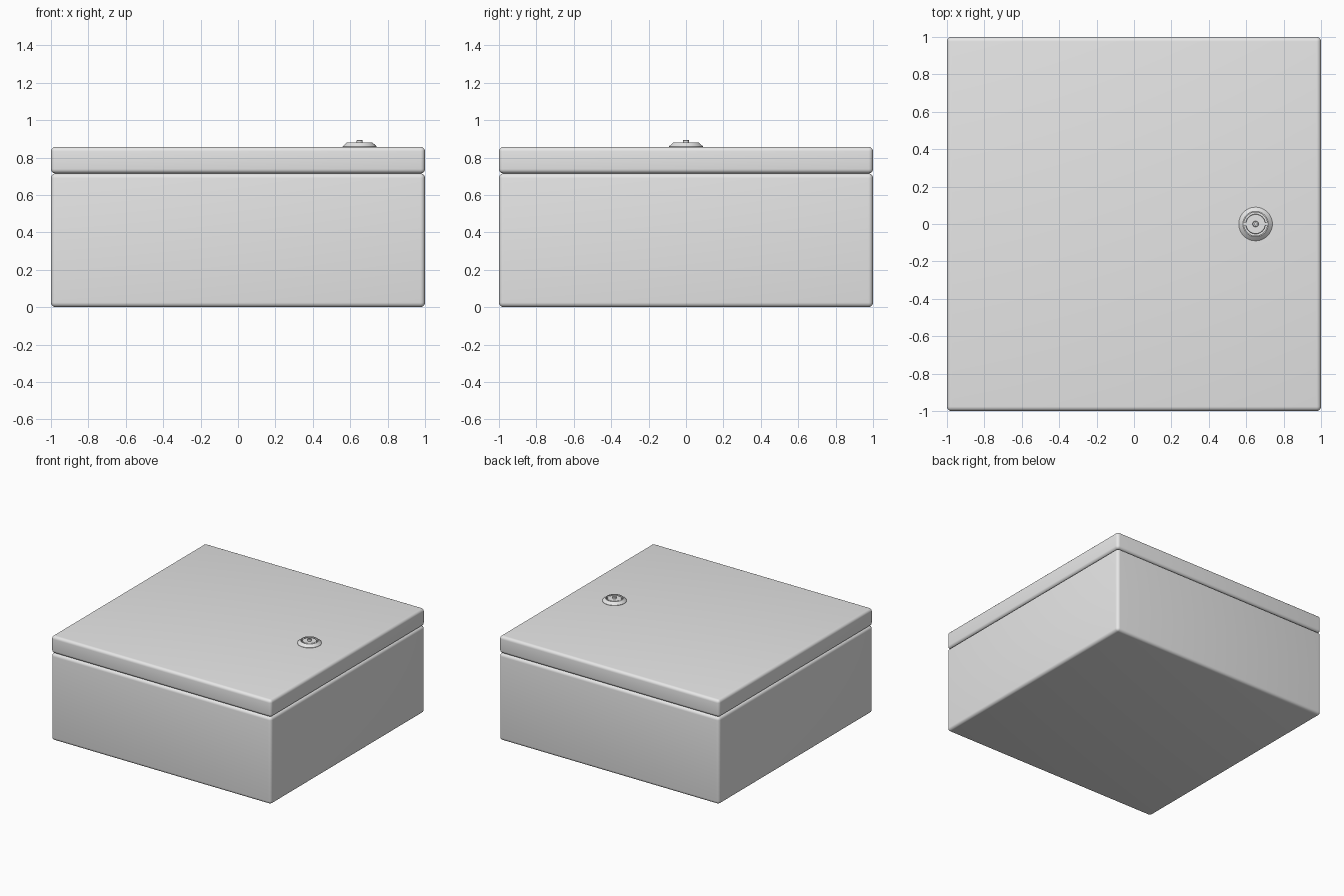
import bpy, bmesh, math
from mathutils import Matrix, Vector

cube = bpy.data.objects.get("Cube")
if cube:
    bpy.data.objects.remove(cube, do_unlink=True)

grey = bpy.data.materials.new("light grey")
grey.use_nodes = True
grey.diffuse_color = (0.8, 0.8, 0.8, 1)
grey.node_tree.nodes["Principled BSDF"].inputs["Base Color"].default_value = grey.diffuse_color

SEAM, TOP = 0.715, 0.857
LOCK_X = 0.65


def finish(name, bm, smooth=True):
    bmesh.ops.recalc_face_normals(bm, faces=bm.faces)
    mesh = bpy.data.meshes.new(name)
    bm.to_mesh(mesh)
    bm.free()
    mesh.materials.append(grey)
    obj = bpy.data.objects.new(name, mesh)
    bpy.context.collection.objects.link(obj)
    bpy.ops.object.select_all(action="DESELECT")
    obj.select_set(True)
    bpy.context.view_layer.objects.active = obj
    if smooth:
        bpy.ops.object.shade_smooth_by_angle(angle=math.radians(35))
    return obj


def block(name, centre, size, radius=0.0):
    bm = bmesh.new()
    bmesh.ops.create_cube(bm, size=1)
    bmesh.ops.scale(bm, vec=size, verts=bm.verts)
    bmesh.ops.translate(bm, vec=centre, verts=bm.verts)
    if radius:
        bmesh.ops.bevel(bm, geom=bm.edges[:], offset=radius, segments=5,
                        profile=0.5, affect="EDGES")
    return finish(name, bm)


def lathe(name, profile, steps=48):
    """Spin (radius, height) points about the lock axis."""
    bm = bmesh.new()
    verts = [bm.verts.new((LOCK_X + r, 0, TOP + h)) for r, h in profile]
    edges = [bm.edges.new(pair) for pair in zip(verts, verts[1:])]
    bmesh.ops.spin(bm, geom=verts + edges, cent=(LOCK_X, 0, 0), axis=(0, 0, 1),
                   angle=math.tau, steps=steps, use_merge=True)
    bmesh.ops.remove_doubles(bm, verts=bm.verts, dist=0.0001)
    return finish(name, bm)


# Enclosure body, gasket core behind the seam, and lid
block("enclosure_body", (0, 0, SEAM / 2), (2, 2, SEAM), 0.025)
block("gasket", (0, 0, SEAM), (1.96, 1.96, 0.06))
block("lid", (0, 0, (SEAM + TOP) / 2), (2, 2, TOP - SEAM), 0.024)

# Lock: sloped collar, recessed ring groove, inner barrel and pin
lathe("lock_collar", [(0.09, -0.005), (0.09, 0.003), (0.072, 0.02), (0.068, 0.023),
                      (0.062, 0.023), (0.062, 0.002), (0.052, 0.002)])
lathe("lock_barrel", [(0.053, 0.001), (0.053, 0.018), (0.051, 0.02),
                      (0.017, 0.02), (0, 0.02)])
lathe("lock_pin", [(0.016, 0.015), (0.016, 0.034), (0.014, 0.036),
                   (0.007, 0.036), (0.007, 0.026), (0, 0.026)], 24)

# Bridges that break the groove on either side
for side, label in ((1, "left"), (-1, "right")):
    block("lock_bridge_" + label, (LOCK_X + side * 0.057, 0, TOP + 0.01),
          (0.014, 0.018, 0.02))
